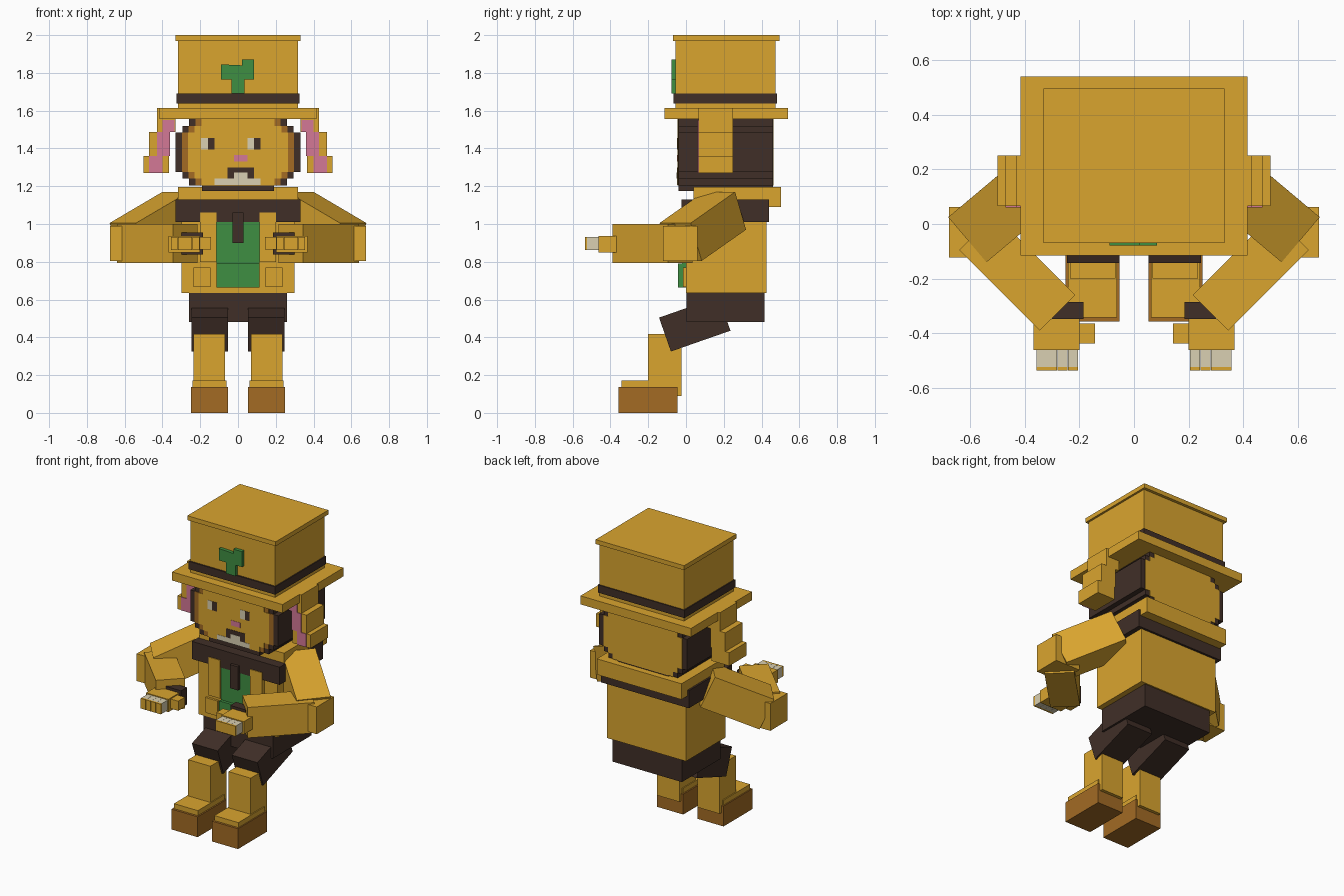
import bpy, bmesh, math
from mathutils import Vector, Matrix

if "Cube" in bpy.data.objects:
    bpy.data.objects.remove(bpy.data.objects["Cube"])


def srgb(r, g, b):
    f = lambda c: c / 12.92 if c <= 0.04045 else ((c + 0.055) / 1.055) ** 2.4
    return (f(r / 255), f(g / 255), f(b / 255), 1)


def material(name, *rgb):
    m = bpy.data.materials.new(name)
    m.diffuse_color = srgb(*rgb)
    m.use_nodes = True
    m.node_tree.nodes["Principled BSDF"].inputs["Base Color"].default_value = m.diffuse_color
    return m


GOLD = material("gold", 218, 165, 47)
DARK = material("dark_brown", 64, 47, 39)
BROWN = material("leather_brown", 163, 107, 36)
GREEN = material("green", 62, 142, 66)
PINK = material("pink", 212, 120, 150)
CREAM = material("cream", 218, 208, 178)


def finish(name, bm, mat):
    bmesh.ops.recalc_face_normals(bm, faces=bm.faces)
    me = bpy.data.meshes.new(name)
    bm.to_mesh(me)
    bm.free()
    me.materials.append(mat)
    ob = bpy.data.objects.new(name, me)
    bpy.context.collection.objects.link(ob)
    return ob


def oriented(name, corner, u, v, w, mat):
    """Box spanned by three edge vectors from a corner."""
    u, v, w = Vector(u), Vector(v), Vector(w)
    bm = bmesh.new()
    bmesh.ops.create_cube(bm, size=1)
    for p in bm.verts:
        a, b, c = (p.co + Vector((0.5, 0.5, 0.5)))
        p.co = Vector(corner) + u * a + v * b + w * c
    return finish(name, bm, mat)


def box(name, x, y, z, mat):
    return oriented(name, (x[0], y[0], z[0]), (x[1] - x[0], 0, 0),
                    (0, y[1] - y[0], 0), (0, 0, z[1] - z[0]), mat)


def prism(name, pts, y0, y1, mat, mirror=True):
    """Outline in x and z, pushed from y0 to y1."""
    if mirror:
        pts = pts + [(-x, z) for x, z in reversed(pts)]
    bm = bmesh.new()
    face = bm.faces.new([bm.verts.new((x, y0, z)) for x, z in pts])
    ext = bmesh.ops.extrude_face_region(bm, geom=[face])
    bmesh.ops.translate(bm, vec=(0, y1 - y0, 0),
                        verts=[g for g in ext["geom"] if isinstance(g, bmesh.types.BMVert)])
    return finish(name, bm, mat)


# Hat
box("hat_crown", (-.318, .318), (-.055, .475), (1.60, 1.98), GOLD)
box("hat_top", (-.332, .332), (-.07, .495), (1.97, 2.0), GOLD)
box("hat_band", (-.325, .325), (-.065, .482), (1.637, 1.69), DARK)
box("hat_brim", (-.415, .415), (-.115, .54), (1.555, 1.613), GOLD)
prism("hat_clover", [(-.035, 1.69), (.035, 1.69), (.035, 1.765), (.085, 1.765), (.085, 1.87),
                     (.02, 1.87), (.02, 1.84), (-.09, 1.845), (-.09, 1.765), (-.035, 1.765)],
      -.078, -.05, GREEN, mirror=False)

# Head with stepped corners, and stepped plates front and back


def stepped(s):
    return [(.26 - s, 1.205), (.26 - s, 1.24), (.295 - s, 1.24), (.295 - s, 1.275),
            (.33 - s, 1.275), (.33 - s, 1.485), (.295 - s, 1.485), (.295 - s, 1.52),
            (.26 - s, 1.52), (.26 - s, 1.557)]


prism("head", [(.19, 1.175), (.19, 1.205)] + stepped(0), -.04, .46, DARK)
prism("face_edge", stepped(.034), -.043, -.038, BROWN)
prism("face", stepped(.066), -.046, -.038, GOLD)
prism("head_back", stepped(.034), .458, .464, GOLD)
for name, x, z, mat, out in [
        ("eye_white_left", (-.195, -.16), (1.395, 1.455), CREAM, .002),
        ("pupil_left", (-.16, -.125), (1.395, 1.455), DARK, .002),
        ("eye_white_right", (.05, .085), (1.395, 1.455), CREAM, .002),
        ("pupil_right", (.085, .12), (1.395, 1.455), DARK, .002),
        ("nose", (-.02, .05), (1.33, 1.365), PINK, .002),
        ("mouth", (-.055, .085), (1.24, 1.30), DARK, .002),
        ("teeth", (-.02, .05), (1.24, 1.272), CREAM, .004),
        ("beard", (-.125, .12), (1.206, 1.24), CREAM, .002)]:
    box(name, x, (-.046 - out, -.042), z, mat)

# Torso and clothes
box("torso", (-.298, .298), (0, .425), (.635, 1.08), GOLD)
box("hips", (-.26, .26), (.002, .415), (.48, .64), DARK)
box("collar", (-.318, .318), (.04, .503), (1.09, 1.197), GOLD)
box("scarf", (-.33, .33), (-.025, .44), (1.01, 1.13), DARK)
box("shirt", (-.113, .113), (-.022, .002), (.665, 1.02), GREEN)
box("shirt_hem", (-.113, .113), (-.042, .002), (.665, .79), GREEN)
box("tie", (-.03, .03), (-.045, 0), (.90, 1.06), DARK)

for s, side in ((-1, "left"), (1, "right")):
    def sbox(name, x, y, z, mat):
        box(name + "_" + side, sorted((s * x[0], s * x[1])), y, z, mat)

    def sori(name, c, u, v, w, mat):
        m = lambda p: (s * p[0], p[1], p[2])
        oriented(name + "_" + side, m(c), m(u), m(v), m(w), mat)

    # Coat lapel and pocket
    sbox("lapel", (.113, .20), (-.03, .002), (.80, 1.06), GOLD)
    sbox("pocket", (.145, .235), (-.015, .002), (.667, .77), GOLD)

    # Ear: three steps with pink fronts
    for i, (x, z, p) in enumerate([((.33, .43), (1.487, 1.613), (.335, .40)),
                                   ((.36, .47), (1.36, 1.487), (.36, .43)),
                                   ((.365, .50), (1.27, 1.36), (.40, .47))]):
        sbox(f"ear_{i + 1}", x, (.065, .25), z, GOLD)
        sbox(f"ear_inner_{i + 1}", p, (.061, .07), (z[0], min(z[1], 1.55)), PINK)

    # Arm: sloped upper arm, elbow block, diagonal forearm
    sori("upper_arm", (.68, .025, 1.005), (-.28, .235, .165), (-.14, -.165, 0),
         (-.069, .058, -.2), GOLD)
    sbox("elbow", (.49, .677), (-.122, .062), (.805, .99), GOLD)
    sori("forearm", (.215, -.26, .793), (.13, -.13, 0), (.295, .295, 0), (0, 0, .207), GOLD)

    # Hand with cuff, palm, thumb and four fingers
    sbox("cuff", (.185, .30), (-.347, -.285), (.838, .955), DARK)
    sbox("palm", (.20, .367), (-.462, -.347), (.85, .937), GOLD)
    sbox("thumb", (.143, .20), (-.437, -.365), (.865, .93), GOLD)
    for i in range(4):
        x = .205 + i * .038
        sbox(f"finger_{i + 1}", (x, x + .037), (-.523, -.46), (.862, .931), CREAM)
        sbox(f"fingertip_{i + 1}", (x, x + .037), (-.536, -.523), (.862, .931), GOLD)

    # Leg: tilted thigh, shin, shoe
    a = math.atan2(.11, .315)
    rot = Matrix.Rotation(a, 3, 'X')
    sori("thigh", (.053, -.08, .325), (.193, 0, 0), rot @ Vector((0, .334, 0)),
         rot @ Vector((0, 0, .19)), DARK)
    sbox("shin", (.068, .235), (-.2, -.025), (.09, .418), GOLD)
    sbox("shoe_top", (.062, .242), (-.342, -.055), (.13, .172), GOLD)
    sbox("shoe", (.053, .25), (-.357, -.046), (0, .138), BROWN)
